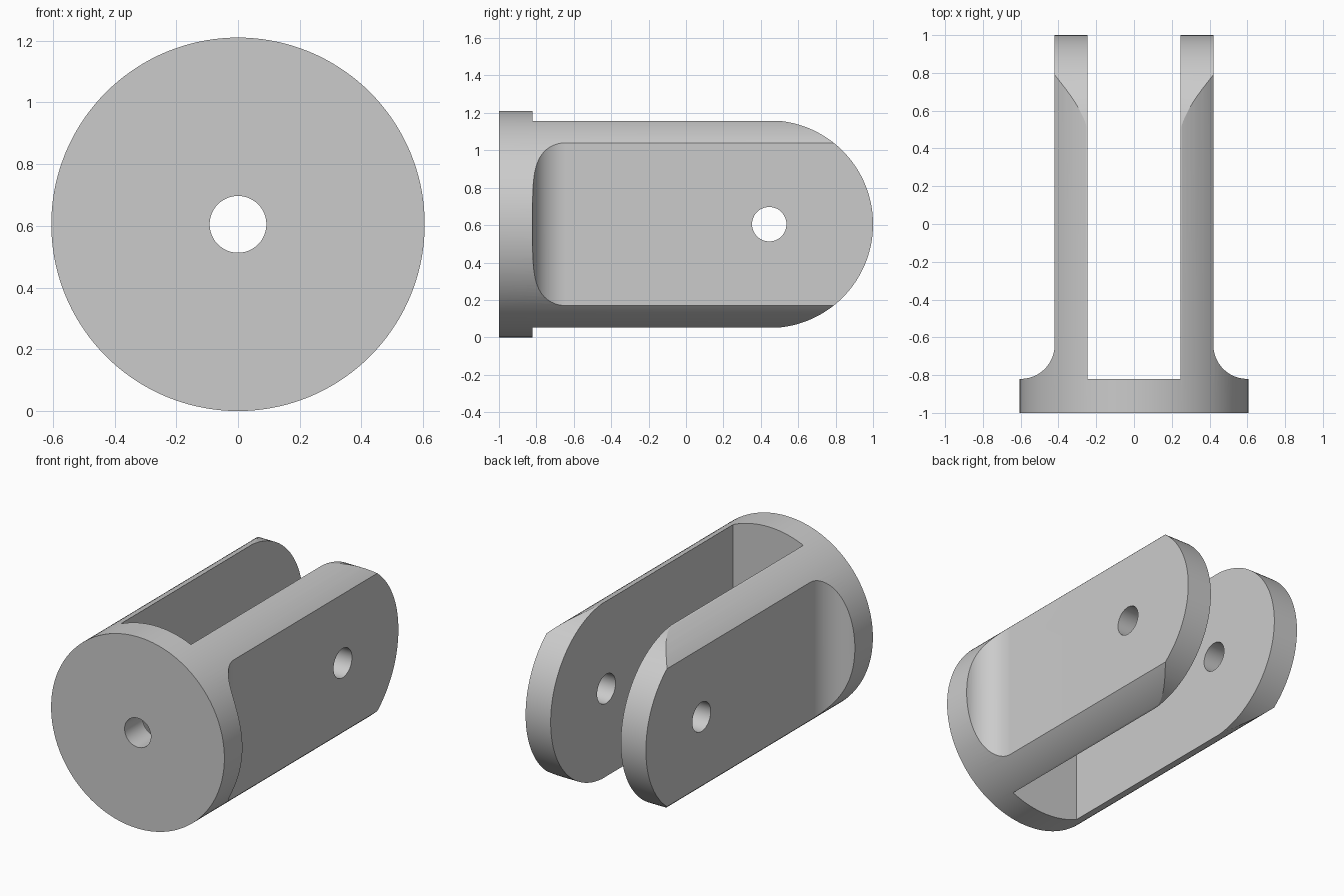
import bpy, bmesh
from math import sin, cos, pi, radians
from mathutils import Vector

if "Cube" in bpy.data.objects:
    bpy.data.objects.remove(bpy.data.objects["Cube"], do_unlink=True)

R = 0.605          # body radius, also height of the axis
BASE_Y = -0.82     # back of the base disc
SLOT, FLAT = 0.245, 0.42   # inner and outer faces of the fork arms
FILLET = 0.18
PIN_Y, TIP_R, HOLE_R = 0.445, 0.555, 0.092


def arc(cx, cy, r, start, end, steps):
    angles = [radians(start + (end - start) * i / steps) for i in range(steps + 1)]
    return [(cx + r * cos(a), cy + r * sin(a)) for a in angles]


def circle(cx, cy, r, steps):
    return arc(cx, cy, r, 0, 360, steps)[:-1]


def prism(name, outline, place, sweep):
    """Extrude an outline, placed in space by a function, along a vector."""
    bm = bmesh.new()
    face = bm.faces.new([bm.verts.new(place(a, b)) for a, b in outline])
    new = bmesh.ops.extrude_face_region(bm, geom=[face])["geom"]
    bmesh.ops.translate(bm, vec=Vector(sweep),
                        verts=[v for v in new if isinstance(v, bmesh.types.BMVert)])
    bmesh.ops.recalc_face_normals(bm, faces=bm.faces)
    mesh = bpy.data.meshes.new(name)
    bm.to_mesh(mesh)
    bm.free()
    obj = bpy.data.objects.new(name, mesh)
    bpy.context.collection.objects.link(obj)
    return obj


def combine(target, tool, operation):
    mod = target.modifiers.new(operation.title(), "BOOLEAN")
    mod.operation, mod.object, mod.solver = operation, tool, "EXACT"
    bpy.context.view_layer.objects.active = target
    bpy.ops.object.modifier_apply(modifier=mod.name)
    bpy.data.objects.remove(tool, do_unlink=True)


# Plan of the clevis: base, filleted outer flats and central slot
half = [(0.7, -1), (0.7, BASE_Y)]
half += arc(FLAT + FILLET, BASE_Y + FILLET, FILLET, 270, 180, 24)
half += [(FLAT, 1.1), (SLOT, 1.1), (SLOT, BASE_Y)]
plan = half + [(-x, y) for x, y in reversed(half)]
clevis = prism("clevis_fork", plan, lambda x, y: (x, y, -0.1), (0, 0, 1.5))

# Round the body to a cylinder lying along y
body = prism("round_body", circle(0, R, R, 144), lambda x, z: (x, -1.2, z), (0, 2.5, 0))
combine(clevis, body, "INTERSECT")

# Round the arm tips about the pin axis
side = [(-1.2, R - 0.7), (PIN_Y, R - 0.7)]
side += arc(PIN_Y, R, TIP_R, -90, 90, 72) + [(PIN_Y, R + 0.7), (-1.2, R + 0.7)]
tips = prism("tip_shape", side, lambda y, z: (-0.9, y, z), (1.8, 0, 0))
combine(clevis, tips, "INTERSECT")

# Pin hole through both arms, and bolt hole through the base
pin = prism("pin_hole", circle(PIN_Y, R, HOLE_R, 48), lambda y, z: (-0.9, y, z), (1.8, 0, 0))
combine(clevis, pin, "DIFFERENCE")
bolt = prism("bolt_hole", circle(0, R, HOLE_R, 48), lambda x, z: (x, -1.2, z), (0, 0.6, 0))
combine(clevis, bolt, "DIFFERENCE")

# Plain grey metal
grey = bpy.data.materials.new("light_grey")
grey.use_nodes = True
colour = (0.6, 0.6, 0.6, 1)
grey.diffuse_color = colour
grey.node_tree.nodes["Principled BSDF"].inputs["Base Color"].default_value = colour
clevis.data.materials.clear()
clevis.data.materials.append(grey)

bpy.ops.object.select_all(action="DESELECT")
clevis.select_set(True)
bpy.context.view_layer.objects.active = clevis
bpy.ops.object.shade_smooth_by_angle(angle=radians(25))
